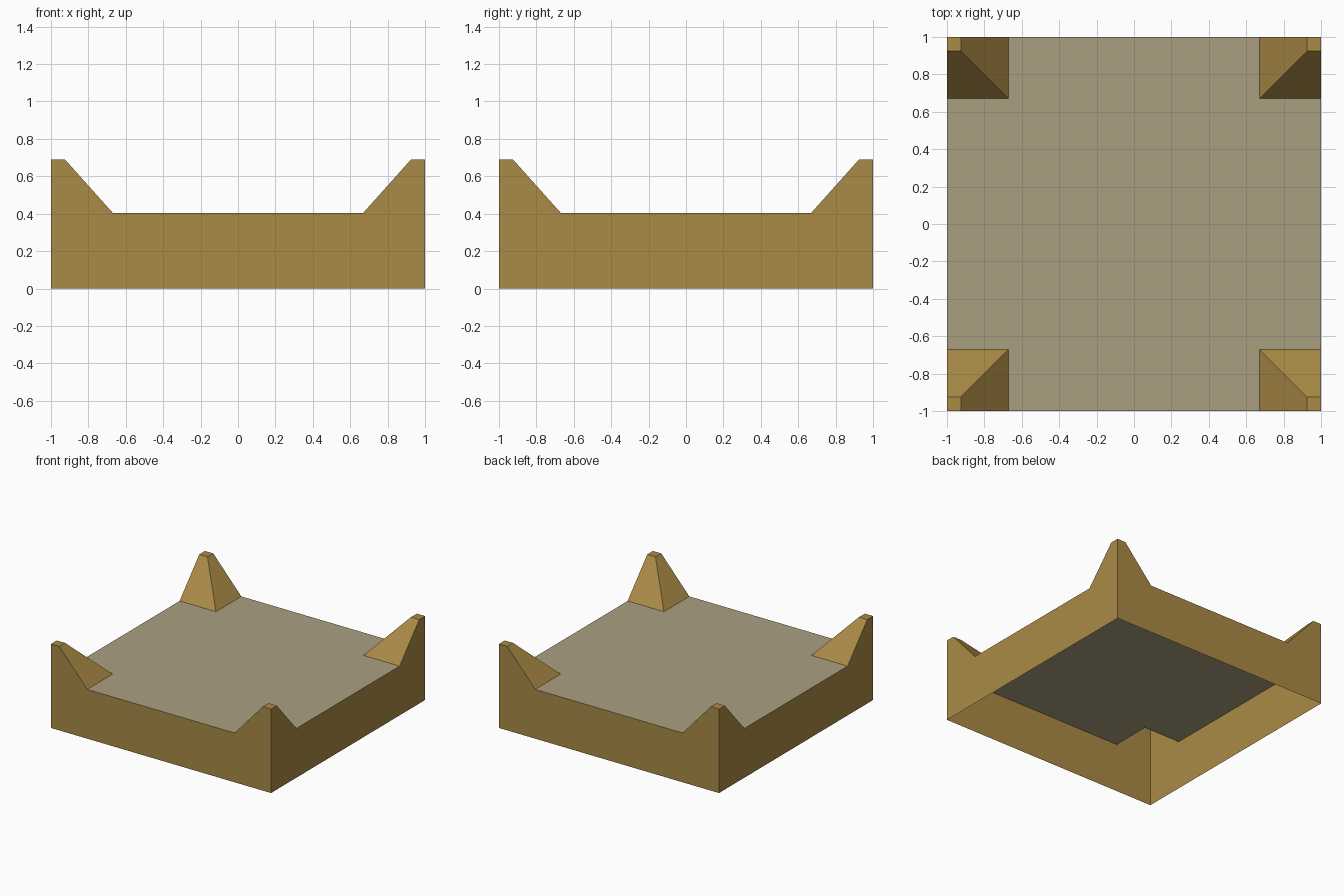
import bpy, bmesh
from math import pi
from mathutils import Vector, Matrix

if "Cube" in bpy.data.objects:
    bpy.data.objects.remove(bpy.data.objects["Cube"])

H, DECK = 0.69, 0.405     # corner height, deck height
TIP, FOOT = 0.925, 0.67   # inner edge of corner top, inner edge of corner base


def material(name, srgb):
    m = bpy.data.materials.new(name)
    lin = [((c / 255 + 0.055) / 1.055) ** 2.4 for c in srgb]
    m.diffuse_color = (*lin, 1)
    m.use_nodes = True
    m.node_tree.nodes["Principled BSDF"].inputs["Base Color"].default_value = m.diffuse_color
    return m


def build(name, faces, mat):
    bm = bmesh.new()
    for f in faces:
        bm.faces.new([bm.verts.new(p) for p in f])
    bmesh.ops.remove_doubles(bm, verts=bm.verts, dist=1e-5)
    me = bpy.data.meshes.new(name)
    bm.to_mesh(me)
    bm.free()
    me.materials.append(mat)
    ob = bpy.data.objects.new(name, me)
    bpy.context.collection.objects.link(ob)


def four_turns(faces):
    """Repeat faces at each quarter turn about z."""
    return [[Matrix.Rotation(k * pi / 2, 3, 'Z') @ Vector(p) for p in f]
            for k in range(4) for f in faces]


brown = material("ochre_brown", (170, 138, 70))
stone = material("grey_beige", (170, 160, 128))

# Thin outer walls rising to the corners; the underside is open
profile = [(-1, 0), (1, 0), (1, H), (TIP, H), (FOOT, DECK),
           (-FOOT, DECK), (-TIP, H), (-1, H)]
build("walls", four_turns([[(x, -1, z) for x, z in profile]]), brown)

# Hollow corner caps: flat tip and two slopes
T, F = -TIP, -FOOT
cap = [
    [(-1, -1, H), (T, -1, H), (T, T, H), (-1, T, H)],
    [(T, -1, H), (F, -1, DECK), (F, F, DECK), (T, T, H)],
    [(T, T, H), (F, F, DECK), (-1, F, DECK), (-1, T, H)],
]
build("corner_caps", four_turns(cap), brown)

# Deck, one cross-shaped sheet notched at the corners
notch = [(-FOOT, -1, DECK), (FOOT, -1, DECK), (FOOT, -FOOT, DECK)]
build("deck", [sum(four_turns([notch]), [])], stone)
